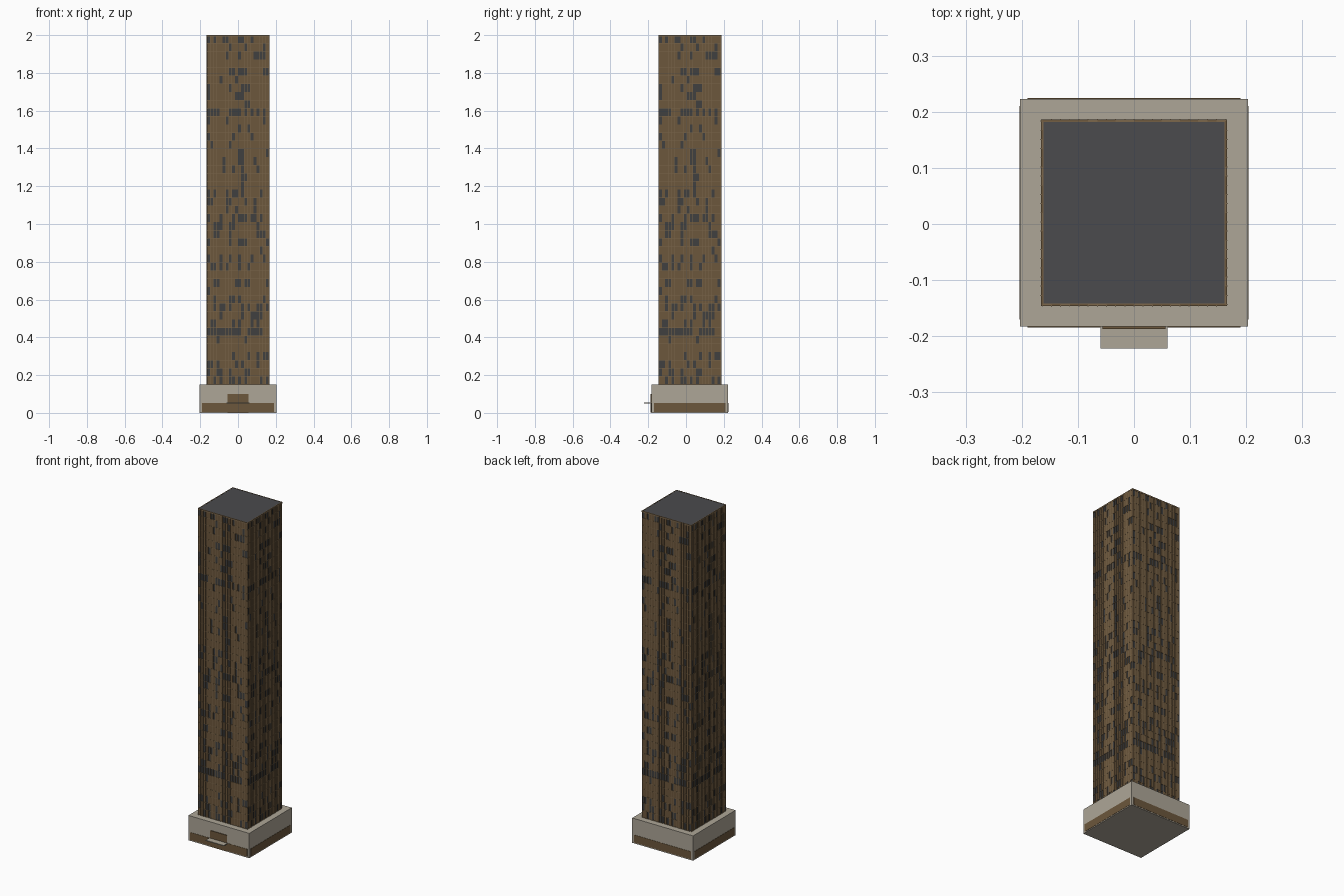
import bpy, bmesh, random
from math import pi
from mathutils import Matrix, Vector

if "Cube" in bpy.data.objects:
    bpy.data.objects.remove(bpy.data.objects["Cube"])

random.seed(7)
CY = 0.02            # tower and podium sit slightly behind the canopy
Z0, Z1 = 0.15, 2.0
HALF = 0.1635        # half width of the glass core
COLS, ROWS = 20, 43


def material(name, rgb):
    m = bpy.data.materials.new(name)
    m.diffuse_color = (*rgb, 1)
    m.use_nodes = True
    m.node_tree.nodes["Principled BSDF"].inputs["Base Color"].default_value = m.diffuse_color
    return m


STONE = material("stone", (0.42, 0.38, 0.31))
BRONZE = material("bronze", (0.15, 0.095, 0.045))
TRIM = material("bronze_trim", (0.20, 0.135, 0.07))
GLASS = material("dark_glass", (0.05, 0.05, 0.05))
ROOF = material("roof_grey", (0.07, 0.07, 0.075))


def add_box(bm, x0, x1, y0, y1, z0, z1):
    mat = Matrix.Translation(((x0 + x1) / 2, (y0 + y1) / 2, (z0 + z1) / 2))
    mat = mat @ Matrix.Diagonal((x1 - x0, y1 - y0, z1 - z0, 1))
    bmesh.ops.create_cube(bm, size=1, matrix=mat)


def finish(name, bm, mat):
    mesh = bpy.data.meshes.new(name)
    bm.to_mesh(mesh)
    bm.free()
    mesh.materials.append(mat)
    ob = bpy.data.objects.new(name, mesh)
    bpy.context.collection.objects.link(ob)
    return ob


def box(name, mat, *dims):
    bm = bmesh.new()
    add_box(bm, *dims)
    return finish(name, bm, mat)


def four_sides(name, bm, mat):
    """Repeat a front-facing part (centred on the origin) on all four sides."""
    base = bm.copy()
    for k in range(1, 4):
        part = base.copy()
        part.transform(Matrix.Rotation(k * pi / 2, 4, 'Z'))
        tmp = bpy.data.meshes.new("tmp")
        part.to_mesh(tmp)
        bm.from_mesh(tmp)
        bpy.data.meshes.remove(tmp)
        part.free()
    base.free()
    bm.transform(Matrix.Translation((0, CY, 0)))
    return finish(name, bm, mat)


# Podium with its glazed base band
box("podium", STONE, -0.203, 0.203, CY - 0.203, CY + 0.203, 0, Z0)
bm = bmesh.new()
add_box(bm, -0.19, 0.19, -0.2045, -0.2, 0.006, 0.052)
four_sides("podium_window_band", bm, BRONZE)

# Entrance and canopy
box("entrance", BRONZE, -0.056, 0.056, CY - 0.207, CY - 0.2, 0.003, 0.1)
box("canopy", STONE, -0.06, 0.06, -0.222, CY - 0.2, 0.049, 0.054)

# Tower core and roof
box("tower_core", GLASS, -HALF, HALF, CY - HALF, CY + HALF, Z0, Z1 - 0.006)
box("roof", ROOF, -HALF + 0.002, HALF - 0.002, CY - HALF + 0.002,
    CY + HALF - 0.002, Z1 - 0.008, Z1 - 0.001)

# Bronze facade panels, leaving random windows open
cw, rh = 2 * HALF / COLS, (Z1 - Z0) / ROWS
bm = bmesh.new()
for r in range(ROWS):
    chance = random.choice((0.08, 0.2, 0.3, 0.45))
    z = Z0 + r * rh
    start = None
    for c in range(COLS + 1):
        solid = c < COLS and random.random() > chance
        if solid and start is None:
            start = c
        elif not solid and start is not None:
            add_box(bm, -HALF + start * cw, -HALF + c * cw,
                    -HALF - 0.0015, -HALF + 0.001, z, z + rh)
            start = None
four_sides("facade_panels", bm, BRONZE)

# Vertical mullions
bm = bmesh.new()
for c in range(COLS):
    x = -HALF + c * cw
    add_box(bm, x - 0.0008, x + 0.0008, -HALF - 0.0032, -HALF, Z0, Z1)
four_sides("mullions", bm, TRIM)

# Floor lines
bm = bmesh.new()
for r in range(ROWS + 1):
    z = min(max(Z0 + r * rh, Z0 + 0.001), Z1 - 0.001)
    add_box(bm, -HALF, HALF, -HALF - 0.0022, -HALF, z - 0.001, z + 0.001)
four_sides("floor_lines", bm, TRIM)

# Parapet rim
bm = bmesh.new()
add_box(bm, -HALF - 0.002, HALF + 0.002, -HALF - 0.0025, -HALF + 0.002, Z1 - 0.008, Z1)
four_sides("parapet", bm, TRIM)
